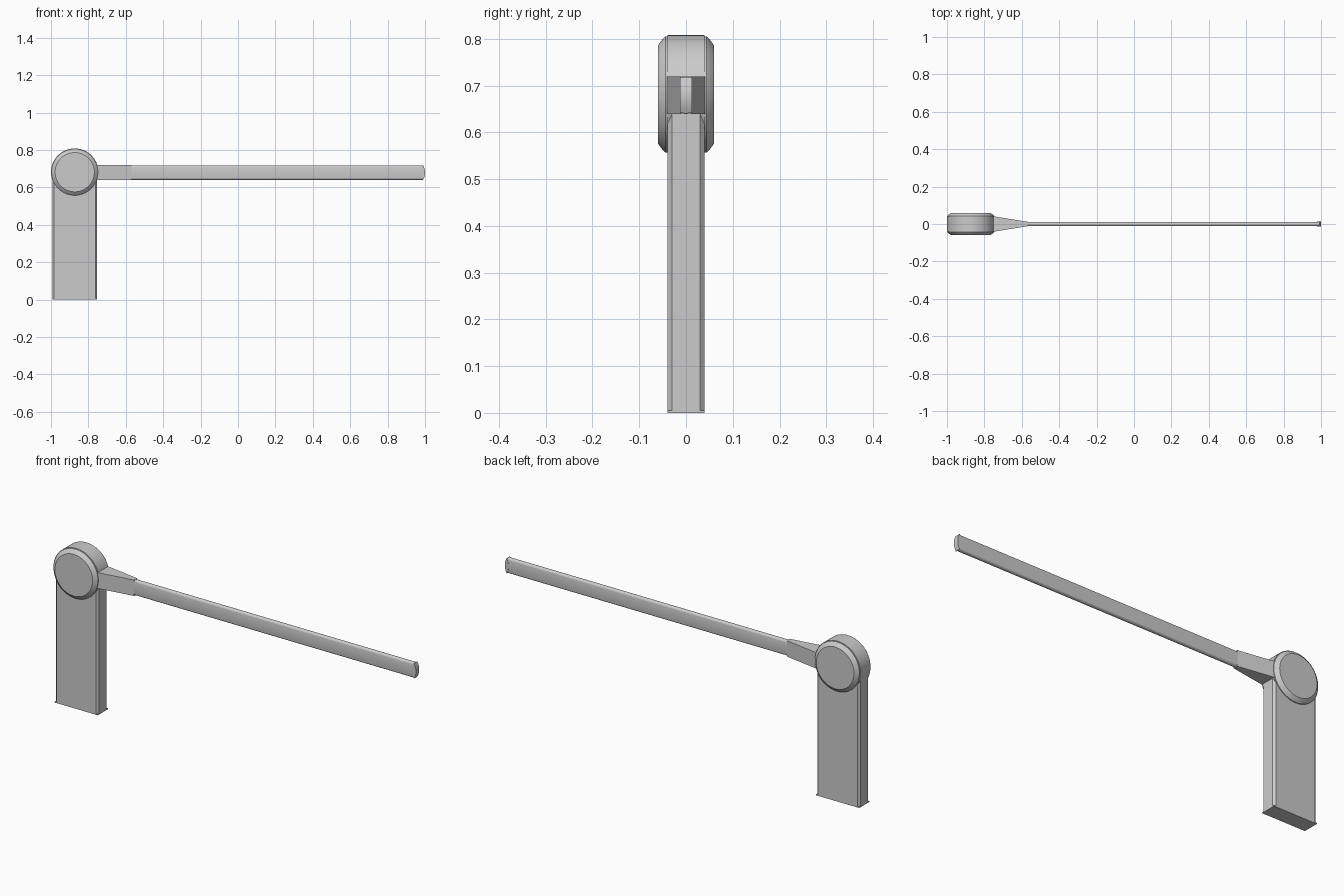
import bpy, bmesh, math
from mathutils import Vector

if "Cube" in bpy.data.objects:
    bpy.data.objects.remove(bpy.data.objects["Cube"])

CX, CZ, R = -0.873, 0.681, 0.127   # hub axis and radius
ARM_Z = 0.679                      # arm centre height


def make(name, bm, angle=None):
    bmesh.ops.recalc_face_normals(bm, faces=bm.faces)
    me = bpy.data.meshes.new(name)
    bm.to_mesh(me)
    bm.free()
    ob = bpy.data.objects.new(name, me)
    bpy.context.collection.objects.link(ob)
    if angle:
        bpy.ops.object.select_all(action='DESELECT')
        ob.select_set(True)
        bpy.context.view_layer.objects.active = ob
        bpy.ops.object.shade_smooth_by_angle(angle=math.radians(angle))
    return ob


def loft(name, rings, angle=None):
    """Skin a list of equal-length point rings and cap both ends."""
    bm = bmesh.new()
    vs = [[bm.verts.new(p) for p in ring] for ring in rings]
    n = len(vs[0])
    for a, b in zip(vs, vs[1:]):
        for i in range(n):
            j = (i + 1) % n
            bm.faces.new((a[i], a[j], b[j], b[i]))
    bm.faces.new(vs[0])
    bm.faces.new(vs[-1])
    return make(name, bm, angle)


def chamfered(hw, hd, c):
    return [(hw, -hd + c), (hw, hd - c), (hw - c, hd), (-hw + c, hd),
            (-hw, hd - c), (-hw, -hd + c), (-hw + c, -hd), (hw - c, -hd)]


def disc(r, y, n=64):
    return [(CX + r * math.cos(2 * math.pi * i / n), y,
             CZ + r * math.sin(2 * math.pi * i / n)) for i in range(n)]


def box_ring(x, hy, hz):
    return [(x, sy * hy, ARM_Z + sz * hz)
            for sy, sz in ((-1, -1), (1, -1), (1, 1), (-1, 1))]


# Post with chamfered corners, running up inside the hub
loft("post", [[(CX + x, y, z) for x, y in chamfered(0.12, 0.04, 0.010)]
              for z in (0.004, CZ)])

# Thin square-cornered base plate
loft("base_plate", [[(CX + x, y, z) for x, y in
                     ((0.12, -0.04), (0.12, 0.04), (-0.12, 0.04), (-0.12, -0.04))]
                    for z in (0.0, 0.005)])

# Hub drum with two bevelled side caps
loft("hub_drum", [disc(R, -0.04), disc(R, 0.04)], 30)
for side, s in (("front", -1), ("back", 1)):
    loft("hub_cap_" + side,
         [disc(r, s * y) for r, y in ((R - 0.003, 0.039), (R - 0.003, 0.044),
                                     (R - 0.006, 0.048), (0.105, 0.060))], 25)

# Tapered socket joining hub and arm
loft("arm_socket", [box_ring(CX + 0.08, 0.041, 0.040),
                    box_ring(-0.75, 0.041, 0.040),
                    box_ring(-0.57, 0.012, 0.040)])

# Arm with rounded top and bottom edges
section = []
for s in (1, -1):
    for k in range(9):
        a = math.pi * k / 8
        section.append((s * 0.012 * math.cos(a),
                        ARM_Z + s * (0.029 + 0.010 * math.sin(a))))
loft("arm", [[(x, y, z) for y, z in section] for x in (-0.575, 0.988)], 40)

# Lens-shaped end cap
lens = []
for s in (1, -1):
    for k in range(9):
        t = s * (k / 4 - 1)
        lens.append((0.99 + s * 0.010 * (1 - t * t) + (0.0005 * s), ARM_Z + 0.038 * t))
loft("arm_end_cap", [[(x, y, z) for x, z in lens] for y in (-0.013, 0.013)], 40)
